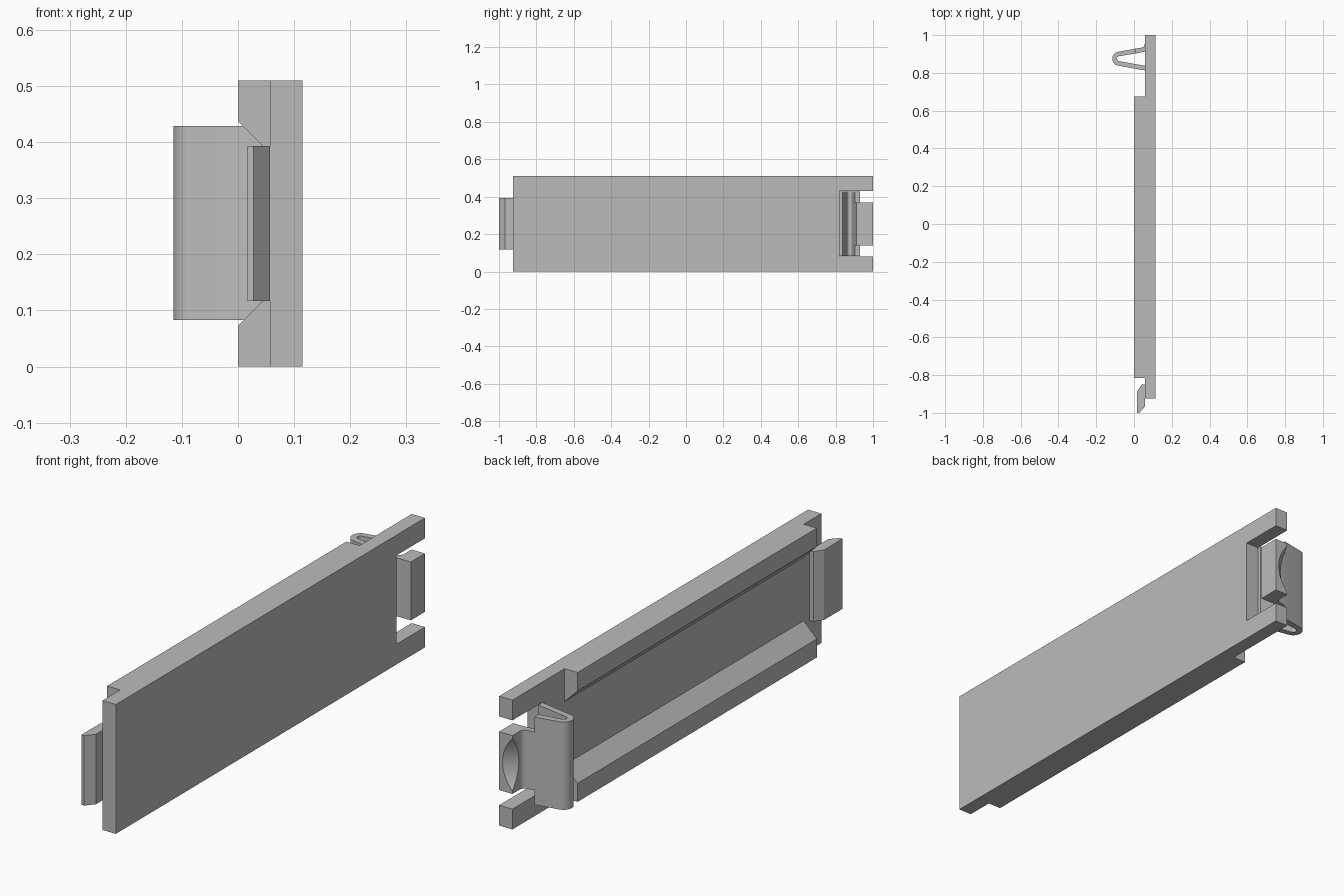
import bpy, bmesh, math
from mathutils import Vector, Matrix

cube = bpy.data.objects.get("Cube")
if cube:
    bpy.data.objects.remove(cube, do_unlink=True)

grey = bpy.data.materials.new("plain grey")
grey.use_nodes = True
colour = (0.5, 0.5, 0.5, 1)
grey.diffuse_color = colour
grey.node_tree.nodes["Principled BSDF"].inputs["Base Color"].default_value = colour


def finish(name, bm, smooth=False):
    """Turn a bmesh into a named grey object."""
    bmesh.ops.recalc_face_normals(bm, faces=bm.faces)
    mesh = bpy.data.meshes.new(name)
    bm.to_mesh(mesh)
    bm.free()
    obj = bpy.data.objects.new(name, mesh)
    bpy.context.collection.objects.link(obj)
    mesh.materials.append(grey)
    if smooth:
        bpy.ops.object.select_all(action='DESELECT')
        obj.select_set(True)
        bpy.context.view_layer.objects.active = obj
        bpy.ops.object.shade_smooth_by_angle(angle=math.radians(30))
    return obj


def prism(name, profile, axis, low, high, smooth=False):
    """Extrude a 2D profile along an axis; the profile keeps x, y, z order."""
    def place(p, d):
        co = list(p)
        co.insert("xyz".index(axis), d)
        return co
    bm = bmesh.new()
    face = bm.faces.new([bm.verts.new(place(p, low)) for p in profile])
    out = bmesh.ops.extrude_face_region(bm, geom=[face])
    verts = [v for v in out["geom"] if isinstance(v, bmesh.types.BMVert)]
    shift = Vector(place((0, 0), high - low))
    bmesh.ops.translate(bm, verts=verts, vec=shift)
    return finish(name, bm, smooth)


def arc(cx, cy, r, start, end, n):
    angles = [math.radians(start + (end - start) * i / n) for i in range(n + 1)]
    return [(cx + r * math.cos(a), cy + r * math.sin(a)) for a in angles]


H = 0.51          # cover height
INNER, OUTER = 0.057, 0.115   # inner and outer plate faces

# Cover plate with a notch for the latch
prism("cover_plate", [(-0.925, 0), (1, 0), (1, 0.08), (0.822, 0.08),
                      (0.822, 0.43), (1, 0.43), (1, H), (-0.925, H)],
      'x', INNER, OUTER)

# Bevelled rails along the inner face, mirrored in height
rail = [(0, 0), (INNER, 0), (INNER, 0.13), (0, 0.073)]
prism("lower_rail", rail, 'y', -0.815, 0.675)
prism("upper_rail", [(x, H - z) for x, z in rail], 'y', -0.815, 0.675)

# Hooked tab at the front end
prism("front_tab", [(0.017, -1), (0.028, -1), (INNER, -0.967), (INNER, -0.85),
                    (0.04, -0.85), (0.017, -0.885)], 'z', 0.117, 0.393)

# Springy U-shaped latch
ux, uy = -0.078, 0.875
prism("latch_spring",
      [(0.01, 0.929)] + arc(ux, uy, 0.037, 100, 260, 16)
      + [(INNER, 0.813), (INNER, 0.838)]
      + arc(ux, uy, 0.013, 260, 100, 16) + [(0.01, 0.903)],
      'z', 0.083, 0.429, smooth=True)

# Narrow finger tab joined to the free leg by a fillet
tab = prism("finger_tab",
            [(OUTER, 1), (OUTER, 0.912), (INNER, 0.912), (0.01, 0.903), (0.01, 0.929)]
            + arc(0.035, 0.955, 0.022, -90, 0, 8) + [(INNER, 1)],
            'z', 0.14, 0.37, smooth=True)

# Shallow scoop cut across the inner edge of the finger tab
along = Vector((0.043, 0.04, 0)).normalized()
away = Vector((-along.y, along.x, 0))
centre = Vector((0.0785, 0.98, H / 2)) + away * 0.2
bm = bmesh.new()
bmesh.ops.create_cone(bm, cap_ends=True, segments=96, radius1=0.2, radius2=0.2, depth=0.09,
                      matrix=Matrix.Translation(centre)
                      @ along.to_track_quat('Z', 'Y').to_matrix().to_4x4())
cutter = finish("scoop_cutter", bm)
cutter.hide_render = True
cut = tab.modifiers.new("scoop", 'BOOLEAN')
cut.operation = 'DIFFERENCE'
cut.solver = 'EXACT'
cut.object = cutter
bpy.context.view_layer.objects.active = tab
bpy.ops.object.modifier_apply(modifier=cut.name)
bpy.data.objects.remove(cutter, do_unlink=True)
